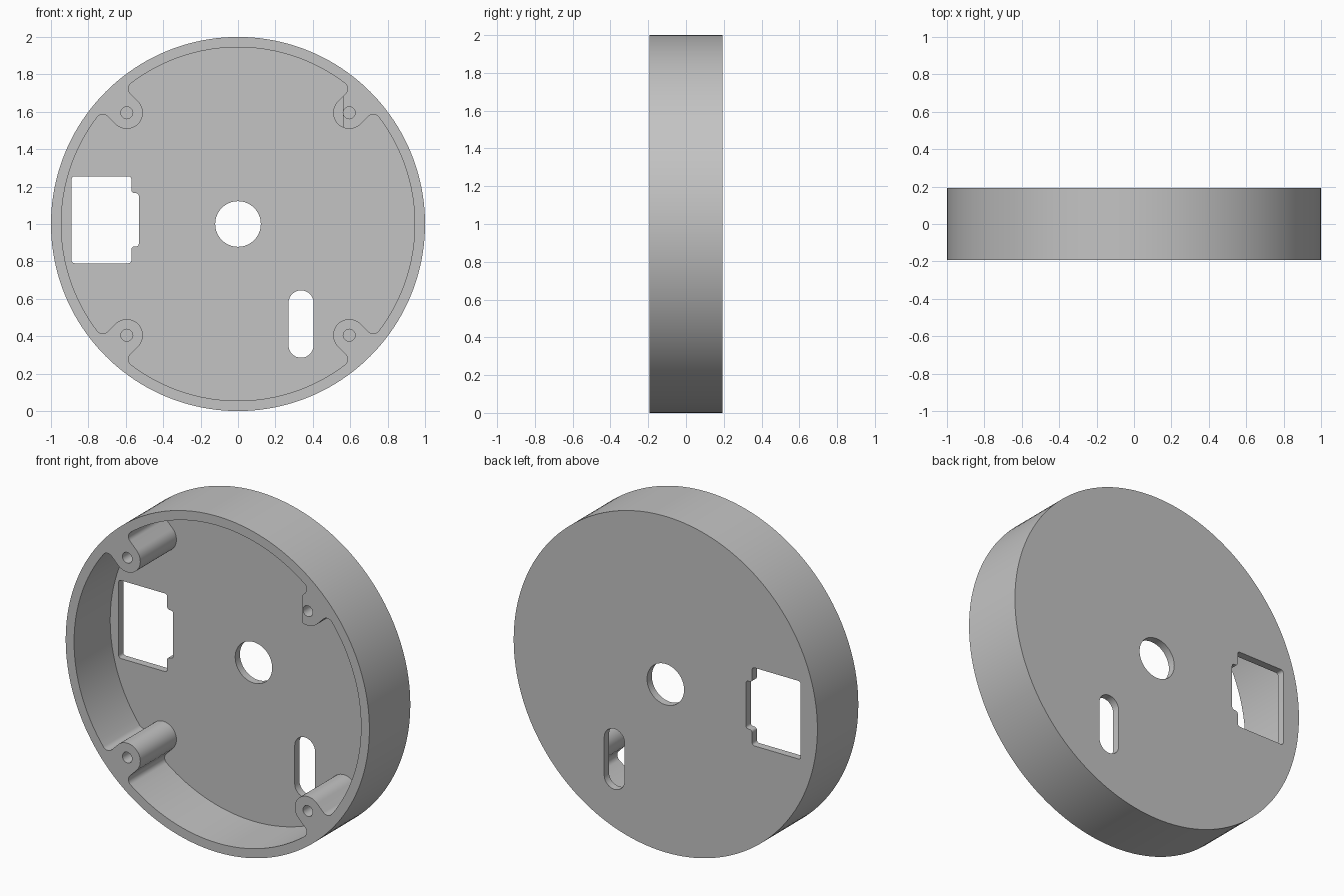
import bpy, bmesh
from math import sin, cos, pi, sqrt, atan2
from mathutils import Vector

old = bpy.data.objects.get("Cube")
if old:
    bpy.data.objects.remove(old, do_unlink=True)

HALF = 0.1925          # half thickness
FLOOR = HALF - 0.045   # inner face of the back plate
FRONT = -HALF - 0.1    # cutters start beyond the front
BACK = HALF + 0.1
WALL = 0.945           # inner wall radius
BOSS_AT, BOSS_R = 0.841, 0.086
FILLET = 0.036
CENTRE = Vector((0, 1))

grey = bpy.data.materials.new("plain_grey")
grey.use_nodes = True
colour = (0.55, 0.55, 0.55, 1)
grey.diffuse_color = colour
grey.node_tree.nodes["Principled BSDF"].inputs["Base Color"].default_value = colour


def arc(c, r, a0, a1, n):
    """Points along an arc, both ends included."""
    return [Vector((c[0] + r * cos(a0 + (a1 - a0) * i / n),
                    c[1] + r * sin(a0 + (a1 - a0) * i / n))) for i in range(n + 1)]


def circle(c, r, n):
    return arc(c, r, 0, 2 * pi, n)[:-1]


def rounded(corners, r, n=5):
    """Polygon with softly rounded corners."""
    pts = [Vector(p) for p in corners]
    out = []
    for i, p in enumerate(pts):
        a = (pts[i - 1] - p).normalized() * r
        b = (pts[(i + 1) % len(pts)] - p).normalized() * r
        out += [p + a * (1 - k / n) ** 2 + b * (k / n) ** 2 for k in range(n + 1)]
    return out


def prism(name, outline, y0, y1):
    """Extrude an x-z outline along y."""
    bm = bmesh.new()
    face = bm.faces.new([bm.verts.new((p[0], y0, p[1])) for p in outline])
    ext = bmesh.ops.extrude_face_region(bm, geom=[face])
    verts = [v for v in ext["geom"] if isinstance(v, bmesh.types.BMVert)]
    bmesh.ops.translate(bm, verts=verts, vec=(0, y1 - y0, 0))
    bmesh.ops.recalc_face_normals(bm, faces=bm.faces)
    mesh = bpy.data.meshes.new(name)
    bm.to_mesh(mesh)
    bm.free()
    mesh.materials.append(grey)
    ob = bpy.data.objects.new(name, mesh)
    bpy.context.collection.objects.link(ob)
    return ob


def cavity_outline():
    """Round pocket that leaves four screw bosses joined to the wall."""
    vc = BOSS_R + FILLET
    uc = sqrt((WALL - FILLET) ** 2 - vc ** 2)
    lean = atan2(vc, uc)
    pts = []
    for k in range(4):
        a = pi / 4 + k * pi / 2
        u, v = Vector((cos(a), sin(a))), Vector((-sin(a), cos(a)))
        local = arc((uc, -vc), FILLET, -lean, pi / 2, 8)            # wall into web
        local += arc((BOSS_AT, 0), BOSS_R, -pi / 2, -3 * pi / 2, 24)  # boss nose
        local += arc((uc, vc), FILLET, -pi / 2, lean, 8)            # web into wall
        pts += [CENTRE + u * p.x + v * p.y for p in local]
        pts += arc(CENTRE, WALL, a + lean, a + pi / 2 - lean, 32)[1:-1]
    return pts


# Round housing
housing = prism("round_housing", circle(CENTRE, 1, 160), -HALF, HALF)

# Pocket and openings
window = [(-0.89, 0.79), (-0.57, 0.79), (-0.57, 0.88), (-0.53, 0.88),
          (-0.53, 1.165), (-0.57, 1.165), (-0.57, 1.255), (-0.89, 1.255)]
slot = arc((0.337, 0.578), 0.067, 0, pi, 16) + arc((0.337, 0.352), 0.067, pi, 2 * pi, 16)
cutters = [
    prism("pocket_cutter", cavity_outline(), FRONT, FLOOR),
    prism("centre_hole_cutter", circle(CENTRE, 0.122, 48), 0, BACK),
    prism("window_cutter", rounded(window, 0.018), 0, BACK),
    prism("slot_cutter", slot, 0, BACK),
    # Flat step on one boss
    prism("boss_step_cutter", [(0.46, 1.48), (0.561, 1.48), (0.561, 1.69), (0.46, 1.69)],
          FRONT, -HALF + 0.12),
]

# Blind screw holes
d = BOSS_AT / sqrt(2)
for sx in (-1, 1):
    for sz in (-1, 1):
        cutters.append(prism("screw_hole_cutter", circle((sx * d, 1 + sz * d), 0.032, 24),
                             FRONT, 0.08))

bpy.ops.object.select_all(action='DESELECT')
bpy.context.view_layer.objects.active = housing
housing.select_set(True)
for cutter in cutters:
    cutter.hide_render = True
    mod = housing.modifiers.new("cut", 'BOOLEAN')
    mod.operation = 'DIFFERENCE'
    mod.solver = 'EXACT'
    mod.object = cutter
    bpy.ops.object.modifier_apply(modifier=mod.name)
    bpy.data.objects.remove(cutter, do_unlink=True)

bpy.ops.object.shade_smooth_by_angle(angle=pi / 6)
